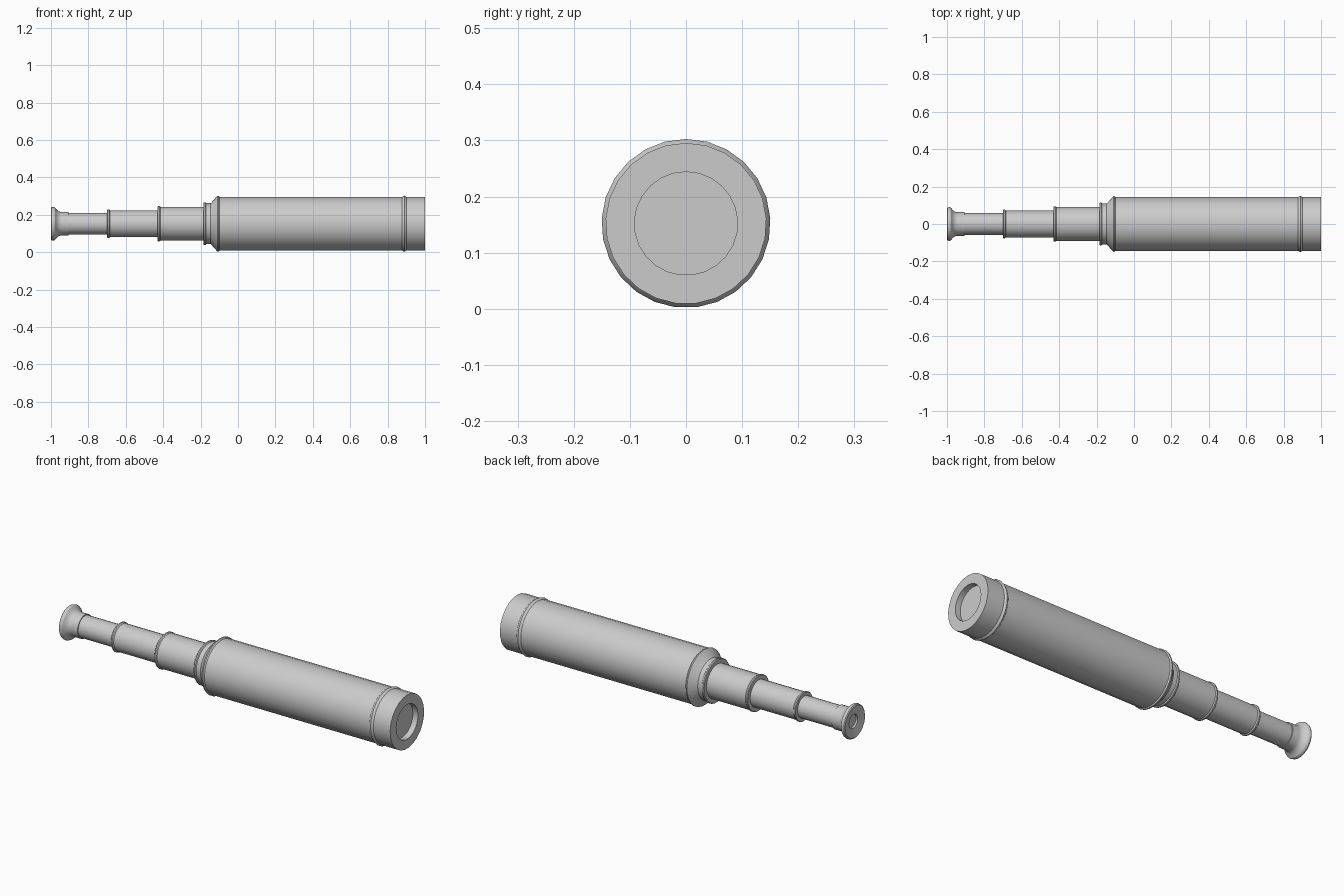
import bpy
import bmesh
from math import cos, sin, tau, radians

cube = bpy.data.objects.get("Cube")
if cube:
    bpy.data.objects.remove(cube, do_unlink=True)

SIDES = 25
AXIS_Z = 0.152

grey = bpy.data.materials.new("plain grey")
grey.use_nodes = True
grey.diffuse_color = (0.6, 0.6, 0.6, 1)
bsdf = next(n for n in grey.node_tree.nodes if n.type == "BSDF_PRINCIPLED")
bsdf.inputs["Base Color"].default_value = grey.diffuse_color


def lathe(name, profile):
    """Spin (x, radius) points around the long axis; zero radius closes an end."""
    bm = bmesh.new()
    rings = []
    for x, r in profile:
        if r == 0:
            rings.append([bm.verts.new((x, 0, 0))] * SIDES)
        else:
            angles = [tau * i / SIDES for i in range(SIDES)]
            rings.append([bm.verts.new((x, r * sin(a), r * cos(a))) for a in angles])
    for a, b in zip(rings, rings[1:]):
        for i in range(SIDES):
            j = (i + 1) % SIDES
            corners = dict.fromkeys((a[i], a[j], b[j], b[i]))
            bm.faces.new(list(corners))
    bmesh.ops.recalc_face_normals(bm, faces=bm.faces)
    mesh = bpy.data.meshes.new(name)
    bm.to_mesh(mesh)
    bm.free()
    mesh.materials.append(grey)
    obj = bpy.data.objects.new(name, mesh)
    obj.location.z = AXIS_Z
    bpy.context.collection.objects.link(obj)
    bpy.ops.object.select_all(action="DESELECT")
    obj.select_set(True)
    bpy.context.view_layer.objects.active = obj
    bpy.ops.object.shade_smooth_by_angle(angle=radians(30))
    return obj


def draw_tube(name, start, end, radius, lip):
    """Sliding tube with a slightly raised lip at its narrow end."""
    lathe(name, [(start, 0), (start, lip - 0.003), (start + 0.003, lip),
                 (start + 0.01, lip), (start + 0.015, radius),
                 (end, radius), (end, 0)])


# Main barrel: shoulder, bead near the front, recessed lens opening
lathe("main_barrel", [
    (-0.15, 0), (-0.15, 0.107), (-0.143, 0.112), (-0.117, 0.142),
    (-0.11, 0.149), (-0.104, 0.149), (-0.098, 0.1435),
    (0.877, 0.1435), (0.883, 0.148), (0.889, 0.1505), (0.895, 0.148),
    (0.901, 0.1435), (1.0, 0.1435), (1.0, 0.092), (0.97, 0.092), (0.97, 0)])

# Collar between the barrel and the sliding tubes
lathe("barrel_collar", [
    (-0.185, 0), (-0.185, 0.111), (-0.181, 0.115), (-0.174, 0.115),
    (-0.17, 0.11), (-0.14, 0.11), (-0.14, 0)])

# Three nested sliding tubes
draw_tube("large_tube", -0.43, -0.16, 0.091, 0.095)
draw_tube("middle_tube", -0.70, -0.42, 0.072, 0.077)
lathe("small_tube", [(-0.94, 0), (-0.94, 0.058), (-0.69, 0.058), (-0.69, 0)])

# Flared eyepiece with a small recessed eye hole
lathe("eyepiece", [
    (-0.98, 0), (-0.98, 0.036), (-0.99, 0.036), (-1.0, 0.084),
    (-0.996, 0.089), (-0.987, 0.091), (-0.979, 0.088), (-0.973, 0.08),
    (-0.965, 0.071), (-0.955, 0.065), (-0.945, 0.063),
    (-0.905, 0.063), (-0.905, 0)])
